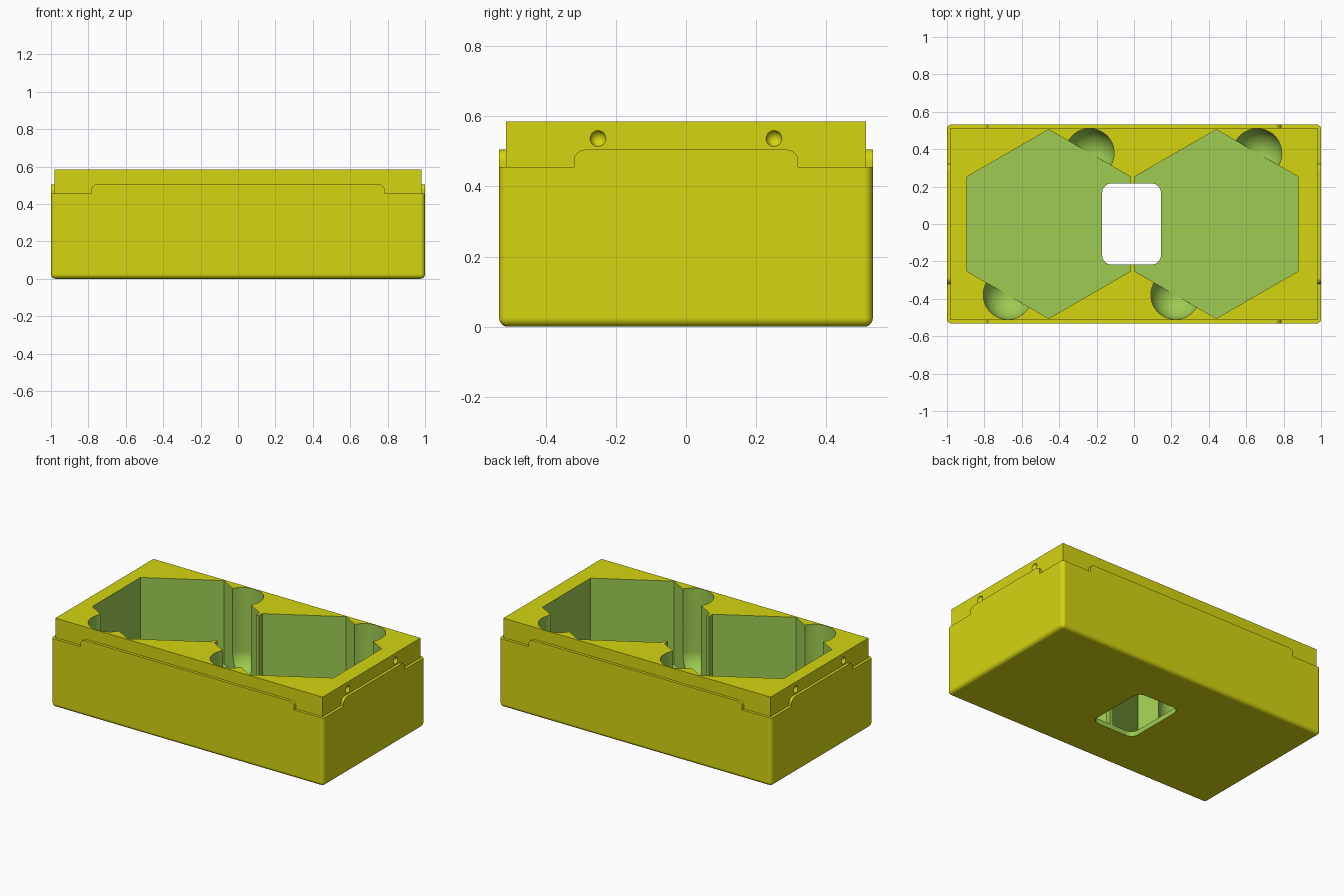
import bpy, bmesh
from math import sin, cos, pi, radians
from mathutils import Vector

cube = bpy.data.objects.get("Cube")
if cube:
    bpy.data.objects.remove(cube)

HEIGHT, LEDGE, TAB, FLOOR = 0.585, 0.455, 0.505, 0.033
HALF_X, HALF_Y, RIM = 1.0, 0.533, 0.019


def material(name, rgb):
    mat = bpy.data.materials.new(name)
    mat.use_nodes = True
    mat.diffuse_color = (*rgb, 1)
    mat.node_tree.nodes["Principled BSDF"].inputs["Base Color"].default_value = (*rgb, 1)
    return mat


yellow = material("yellow", (0.665, 0.665, 0.0056))
green = material("green", (0.337, 0.597, 0.082))


def finish(bm, name, mat):
    bmesh.ops.recalc_face_normals(bm, faces=bm.faces)
    mesh = bpy.data.meshes.new(name)
    bm.to_mesh(mesh)
    bm.free()
    mesh.materials.append(mat)
    obj = bpy.data.objects.new(name, mesh)
    bpy.context.collection.objects.link(obj)
    return obj


def prism(name, points, lo, hi, axis, mat):
    """Extrude a flat outline from lo to hi along the given axis."""
    place = {"x": lambda a, b, d: (d, a, b),
             "y": lambda a, b, d: (a, d, b),
             "z": lambda a, b, d: (a, b, d)}[axis]
    bm = bmesh.new()
    face = bm.faces.new([bm.verts.new(place(a, b, lo)) for a, b in points])
    top = bmesh.ops.extrude_face_region(bm, geom=[face])["geom"]
    shift = Vector(place(0, 0, hi - lo))
    bmesh.ops.translate(bm, vec=shift, verts=[v for v in top if isinstance(v, bmesh.types.BMVert)])
    return finish(bm, name, mat)


def rectangle(half_a, half_b):
    return [(-half_a, -half_b), (half_a, -half_b), (half_a, half_b), (-half_a, half_b)]


def arc(cx, cy, r, start, steps=8):
    return [(cx + r * cos(start + i * pi / 2 / steps),
             cy + r * sin(start + i * pi / 2 / steps)) for i in range(steps + 1)]


def tab_outline(half, r=0.033):
    """Raised tab with rounded upper corners."""
    low = LEDGE - 0.1
    return ([(-half, low), (half, low)] + arc(half - r, TAB - r, r, 0)
            + arc(r - half, TAB - r, r, pi / 2))


def boolean(target, tool, operation):
    mod = target.modifiers.new(operation.title(), "BOOLEAN")
    mod.operation, mod.solver, mod.object = operation, "EXACT", tool
    mod.material_mode = "TRANSFER"
    bpy.context.view_layer.objects.active = target
    bpy.ops.object.modifier_apply(modifier=mod.name)
    bpy.data.objects.remove(tool)


# Lower body with rounded bottom and corners
bm = bmesh.new()
bmesh.ops.create_cube(bm, size=1)
bmesh.ops.scale(bm, vec=(2 * HALF_X, 2 * HALF_Y, LEDGE), verts=bm.verts)
bmesh.ops.translate(bm, vec=(0, 0, LEDGE / 2), verts=bm.verts)
edges = [e for e in bm.edges if min(v.co.z for v in e.verts) < 0.01]
bmesh.ops.bevel(bm, geom=edges, offset=0.025, segments=5, profile=0.5, affect="EDGES")
tray = finish(bm, "storage_tray", yellow)

# Inset upper rim and the raised tabs on all four sides
boolean(tray, prism("rim", rectangle(HALF_X - RIM, HALF_Y - RIM), 0.3, HEIGHT, "z", yellow), "UNION")
boolean(tray, prism("long_tabs", tab_outline(0.785), -HALF_Y, HALF_Y, "y", yellow), "UNION")
boolean(tray, prism("end_tabs", tab_outline(0.32), -HALF_X, HALF_X, "x", yellow), "UNION")


def finger_cutter(x, y, r=0.131):
    """Round-bottomed shaft, open to the top."""
    bm = bmesh.new()
    bmesh.ops.create_uvsphere(bm, u_segments=48, v_segments=24, radius=r)
    bmesh.ops.delete(bm, geom=[v for v in bm.verts if v.co.z > 0.001], context="VERTS")
    ring = [e for e in bm.edges if e.is_boundary]
    up = bmesh.ops.extrude_edge_only(bm, edges=ring)["geom"]
    bmesh.ops.translate(bm, vec=(0, 0, HEIGHT),
                        verts=[v for v in up if isinstance(v, bmesh.types.BMVert)])
    bmesh.ops.holes_fill(bm, edges=[e for e in bm.edges if e.is_boundary], sides=0)
    bmesh.ops.translate(bm, vec=(x, y, FLOOR + r + 0.001), verts=bm.verts)
    return finish(bm, "finger_cutter", green)


# Two hexagonal pockets, each with a pair of finger recesses
for cx in (-0.456, 0.44):
    hexagon = [(cx + 0.505 * sin(i * pi / 3), 0.505 * cos(i * pi / 3)) for i in range(6)]
    boolean(tray, prism("pocket_cutter", hexagon, FLOOR, 0.8, "z", green), "DIFFERENCE")
    for side in (-1, 1):
        boolean(tray, finger_cutter(cx + side * 0.219, side * 0.379), "DIFFERENCE")

# Rounded opening through the floor and the dividing wall
hx, hy, r, cx = 0.157, 0.217, 0.05, -0.013
opening = []
for i, (sx, sy) in enumerate(((1, 1), (-1, 1), (-1, -1), (1, -1))):
    opening += arc(cx + sx * (hx - r), sy * (hy - r), r, i * pi / 2)
boolean(tray, prism("opening_cutter", opening, -0.2, 0.8, "z", green), "DIFFERENCE")

# Snap dimples on both ends of the rim
for sx in (-1, 1):
    for sy in (-1, 1):
        bm = bmesh.new()
        bmesh.ops.create_uvsphere(bm, u_segments=24, v_segments=16, radius=0.023)
        bmesh.ops.translate(bm, vec=(sx * (HALF_X - RIM + 0.004), sy * 0.251, 0.537), verts=bm.verts)
        boolean(tray, finish(bm, "dimple_cutter", yellow), "DIFFERENCE")

# Smooth curves with crisp edges
bpy.ops.object.select_all(action="DESELECT")
tray.select_set(True)
bpy.context.view_layer.objects.active = tray
bpy.ops.object.shade_smooth_by_angle(angle=radians(30))
weighted = tray.modifiers.new("Weighted normals", "WEIGHTED_NORMAL")
weighted.keep_sharp = True
